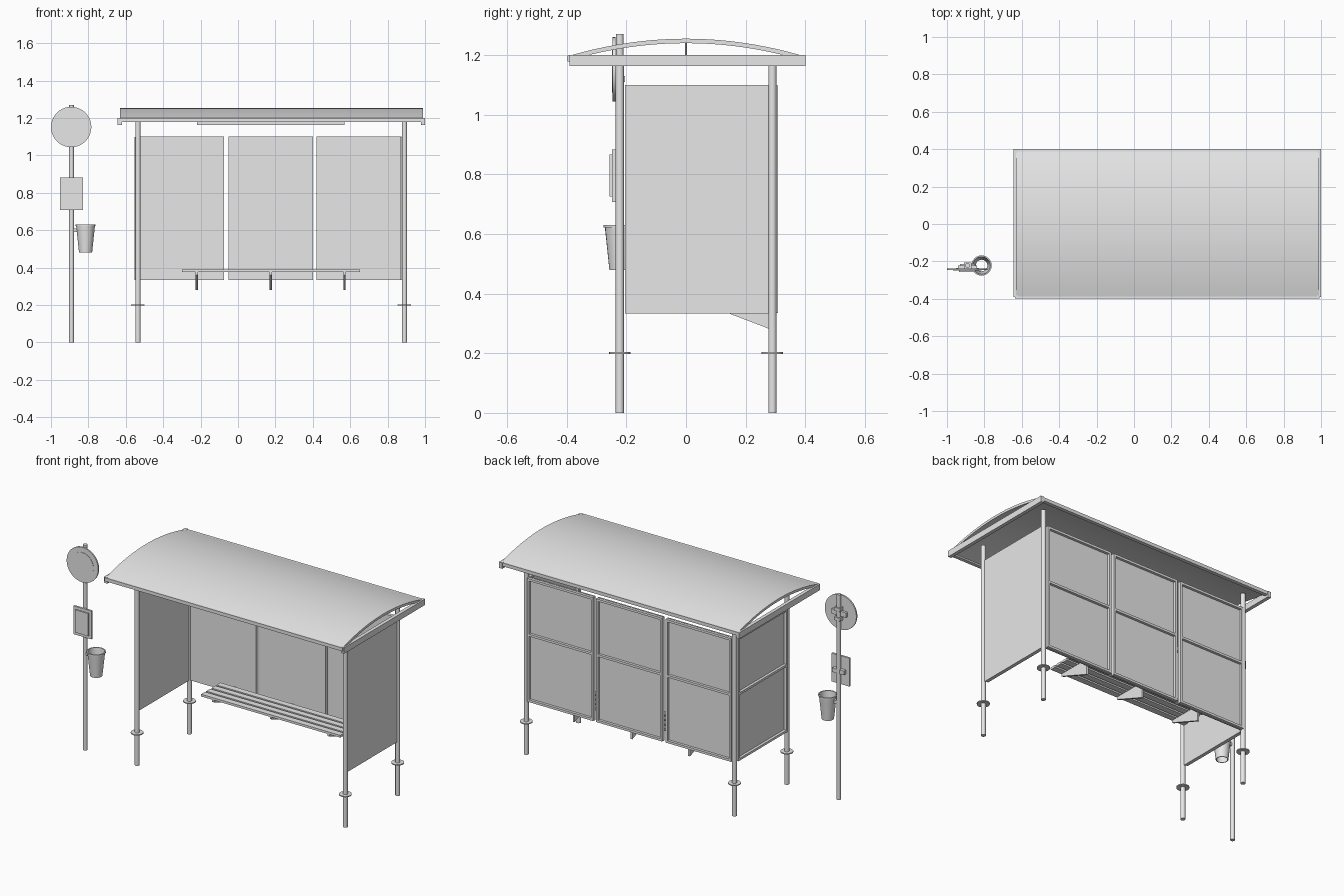
import bpy, bmesh, math
from mathutils import Matrix, Vector

cube = bpy.data.objects.get("Cube")
if cube:
    bpy.data.objects.remove(cube, do_unlink=True)

grey = bpy.data.materials.new("plain_grey")
grey.use_nodes = True
grey.diffuse_color = (0.8, 0.8, 0.8, 1)
for node in grey.node_tree.nodes:
    if node.type == 'BSDF_PRINCIPLED':
        node.inputs["Base Color"].default_value = (0.8, 0.8, 0.8, 1)


def finish(name, bm, smooth=False):
    bmesh.ops.recalc_face_normals(bm, faces=bm.faces)
    mesh = bpy.data.meshes.new(name)
    bm.to_mesh(mesh)
    bm.free()
    mesh.materials.append(grey)
    if smooth:
        mesh.shade_smooth()
        mesh.set_sharp_from_angle(angle=math.radians(35))
    obj = bpy.data.objects.new(name, mesh)
    bpy.context.collection.objects.link(obj)
    return obj


def add_box(bm, lo, hi):
    lo, hi = Vector(lo), Vector(hi)
    size = Matrix.Diagonal((*(hi - lo), 1))
    bmesh.ops.create_cube(bm, size=1, matrix=Matrix.Translation((lo + hi) / 2) @ size)


def boxes(name, *spans):
    bm = bmesh.new()
    for lo, hi in spans:
        add_box(bm, lo, hi)
    return finish(name, bm)


def add_rod(bm, start, end, radius, sides=12):
    start, end = Vector(start), Vector(end)
    turn = (end - start).to_track_quat('Z', 'Y').to_matrix().to_4x4()
    bmesh.ops.create_cone(bm, cap_ends=True, segments=sides, radius1=radius, radius2=radius,
                          depth=(end - start).length,
                          matrix=Matrix.Translation((start + end) / 2) @ turn)


def rod(name, start, end, radius, sides=12):
    bm = bmesh.new()
    add_rod(bm, start, end, radius, sides)
    return finish(name, bm, True)


def prism(name, outline, x0, x1, smooth=False):
    """Extrude a closed (y, z) outline along x."""
    bm = bmesh.new()
    face = bm.faces.new([bm.verts.new((x0, y, z)) for y, z in outline])
    new = bmesh.ops.extrude_face_region(bm, geom=[face])["geom"]
    moved = [v for v in new if isinstance(v, bmesh.types.BMVert)]
    bmesh.ops.translate(bm, vec=(x1 - x0, 0, 0), verts=moved)
    return finish(name, bm, smooth)


# Shelter posts with ground flanges
LEFT, RIGHT, FRONT, BACK = -0.535, 0.89, -0.222, 0.29
for side, x in (("right", LEFT), ("left", RIGHT)):
    for end, y in (("front", FRONT), ("back", BACK)):
        rod(f"{end}_{side}_post", (x, y, 0), (x, y, 1.195), 0.014)
        rod(f"{end}_{side}_flange", (x, y, 0.198), (x, y, 0.204), 0.036, 20)

# Curved roof sheet
HALF, RISE, THICK = 0.39, 0.057, 0.015
ys = [HALF * (i / 10 - 1) for i in range(21)]
top = [(y, 1.198 + RISE * (1 - (y / HALF) ** 2)) for y in ys]
prism("roof_sheet", top + [(y, z - THICK) for y, z in reversed(top)], -0.632, 0.99, True)

# Roof frame: long edge beams and deeper end beams
for name, s in (("front", -1), ("back", 1)):
    y0, y1 = sorted((s * 0.375, s * 0.397))
    boxes(f"{name}_roof_beam", ((-0.635, y0, 1.178), (0.993, y1, 1.199)))
for name, x in (("right", -0.643), ("left", 0.978)):
    boxes(f"{name}_roof_beam", ((x, -0.39, 1.163), (x + 0.022, 0.4, 1.2)))

# Slim lamp under the roof
boxes("ceiling_lamp", ((-0.22, -0.03, 1.163), (0.57, 0.03, 1.185)))
for x in (-0.1, 0.45):
    rod("lamp_hanger", (x, 0, 1.18), (x, 0, 1.245), 0.003, 8)

# Wall panels: a flat sheet with rails and stiles on one face
LOW, HIGH, RAIL = 0.333, 1.1, 0.014


def wall_panel(name, a0, a1, sheet, depth, along_x):
    def span(a, b, c, d, z0, z1):
        c, d = min(c, d), max(c, d)
        if along_x:
            return (a, c, z0), (b, d, z1)
        return (c, a, z0), (d, b, z1)

    back = sheet + math.copysign(0.008, depth)
    out = sheet + depth
    mid = (LOW + HIGH) / 2 + 0.025
    spans = [span(a0, a1, sheet, back, LOW, HIGH)]
    for z in (LOW + 0.002, mid, HIGH - RAIL - 0.002):
        spans.append(span(a0 + RAIL, a1 - RAIL, back, out, z, z + RAIL))
    for a in (a0, a1 - RAIL):
        spans.append(span(a, a + RAIL, back, out, LOW + 0.002, HIGH - 0.002))
    boxes(name, *spans)


for i, (x0, x1) in enumerate(((-0.525, -0.075), (-0.052, 0.4), (0.42, 0.873))):
    wall_panel(f"back_panel_{i + 1}", x0, x1, 0.284, 0.024, True)
wall_panel("right_side_panel", -0.205, 0.278, -0.53, -0.024, False)
wall_panel("left_side_panel", -0.205, 0.278, 0.894, -0.024, False)

# Bench: slats on triangular brackets
for i in range(4):
    y = 0.068 + i * 0.05
    boxes(f"bench_slat_{i + 1}", ((-0.3, y, 0.376), (0.652, y + 0.038, 0.39)))
for x in (-0.22, 0.175, 0.57):
    prism("bench_bracket", [(0.07, 0.376), (0.284, 0.376), (0.284, 0.28), (0.07, 0.362)],
          x - 0.006, x + 0.006)

# Stop sign pole
PX, PY = -0.89, -0.222
rod("sign_pole", (PX, PY, 0), (PX, PY, 1.27), 0.013)

# Round sign with raised inner disc and clamps behind
rod("round_sign", (PX - 0.002, -0.237, 1.152), (PX - 0.002, -0.247, 1.152), 0.108, 40)
rod("sign_face", (PX - 0.002, -0.246, 1.152), (PX - 0.002, -0.249, 1.152), 0.077, 40)
boxes("sign_clamp", ((PX - 0.05, -0.238, 1.135), (PX + 0.05, -0.222, 1.165)),
      ((PX - 0.02, -0.238, 1.11), (PX + 0.02, -0.205, 1.13)),
      ((PX - 0.02, -0.238, 1.17), (PX + 0.02, -0.205, 1.19)))

# Timetable board
boxes("timetable_board", ((-0.953, -0.248, 0.708), (-0.83, -0.236, 0.883)))
boxes("timetable_sheet", ((-0.936, -0.256, 0.726), (-0.847, -0.247, 0.866)))
boxes("timetable_clamp", ((-0.93, -0.237, 0.78), (-0.85, -0.215, 0.805)))

# Litter bin: open tapered tube with a rim, held to the pole by an arm
BX, BY = -0.815, -0.222
bin_profile = [(0.035, 0.48), (0.05, 0.622), (0.054, 0.622), (0.054, 0.63),
               (0.047, 0.63), (0.031, 0.48)]
bm = bmesh.new()
ring = [bm.verts.new((r, 0, z)) for r, z in bin_profile]
edges = [bm.edges.new((ring[i], ring[(i + 1) % len(ring)])) for i in range(len(ring))]
bmesh.ops.spin(bm, geom=ring + edges, axis=(0, 0, 1), cent=(0, 0, 0),
               angle=math.tau, steps=24, use_merge=True)
bmesh.ops.remove_doubles(bm, verts=bm.verts, dist=0.0001)
bmesh.ops.translate(bm, vec=(BX, BY, 0), verts=bm.verts)
finish("litter_bin", bm, True)
boxes("bin_arm", ((PX, BY - 0.008, 0.59), (BX - 0.046, BY + 0.008, 0.61)))
